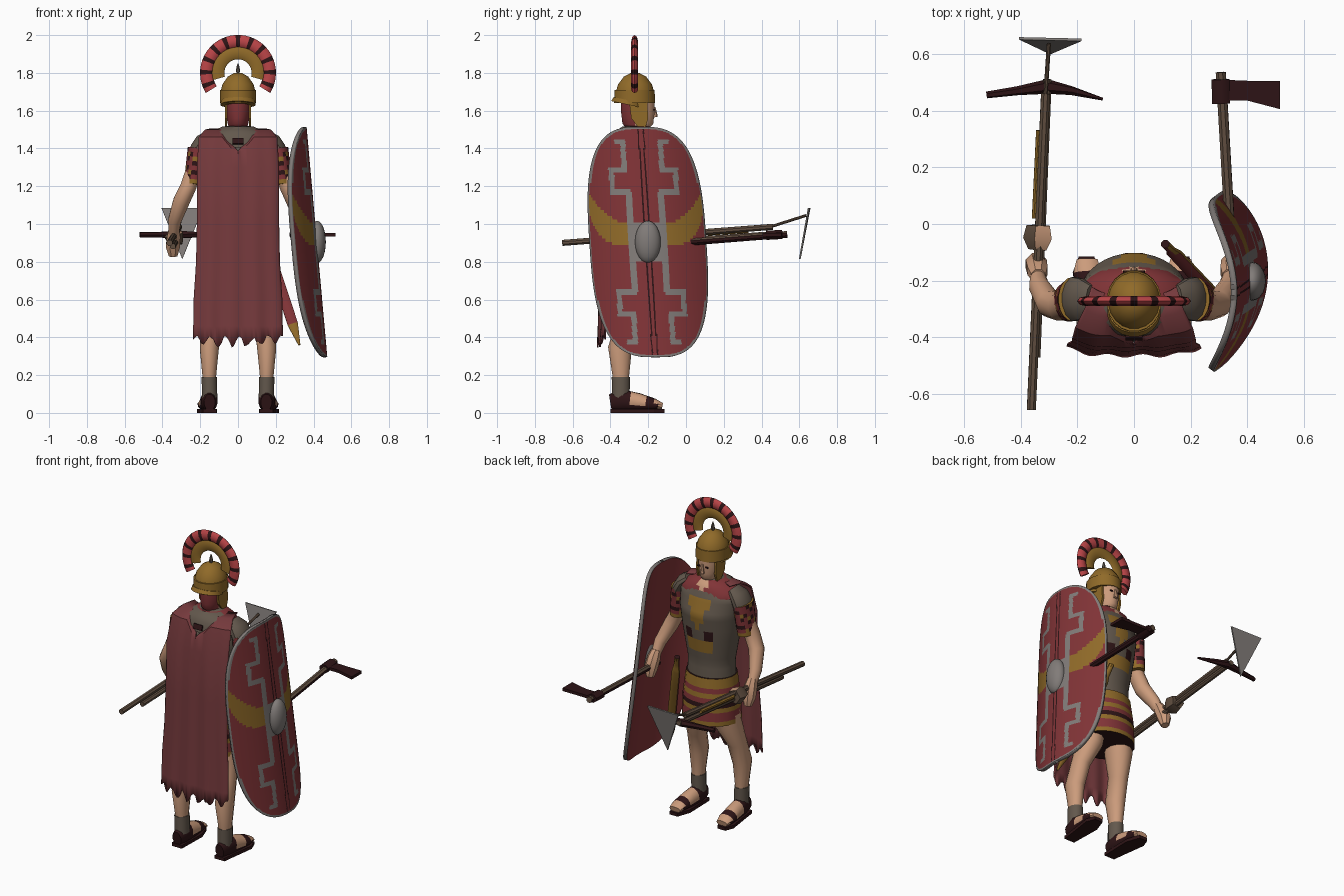
import bpy, bmesh, math, random
from mathutils import Vector

random.seed(4)
cube = bpy.data.objects.get("Cube")
if cube:
    bpy.data.objects.remove(cube)


def material(name, r, g, b):
    m = bpy.data.materials.new(name)
    m.use_nodes = True
    m.diffuse_color = (r, g, b, 1)
    m.node_tree.nodes["Principled BSDF"].inputs["Base Color"].default_value = (r, g, b, 1)
    return m


RED = material("cloth red", .22, .034, .038)
CAPE = material("cape red", .18, .042, .046)
CREST = material("crest red", .5, .06, .065)
GOLD = material("old gold", .28, .145, .022)
ARMOUR = material("armour brown", .125, .098, .074)
SKIN = material("skin", .6, .33, .2)
DARK = material("dark leather", .027, .007, .008)
GREY = material("dull metal", .22, .2, .19)
WOOD = material("wood", .12, .078, .052)


def finish(name, bm, mats, rule=None, angle=40):
    """Turn a bmesh into an object; rule(center, normal) picks the colour."""
    bmesh.ops.recalc_face_normals(bm, faces=bm.faces)
    if rule:
        for f in bm.faces:
            f.material_index = rule(f.calc_center_median(), f.normal)
    me = bpy.data.meshes.new(name)
    bm.to_mesh(me)
    bm.free()
    ob = bpy.data.objects.new(name, me)
    bpy.context.collection.objects.link(ob)
    for m in mats:
        me.materials.append(m)
    bpy.ops.object.select_all(action='DESELECT')
    ob.select_set(True)
    bpy.context.view_layer.objects.active = ob
    bpy.ops.object.shade_smooth_by_angle(angle=math.radians(angle))
    return ob


def tube(name, pts, mats, n=12, rule=None, div=1, bands=None):
    """Loft ellipses (x, y, z, rx, ry) along a path."""
    rows = []
    for a, b in zip(pts, pts[1:]):
        rows += [[p + (q - p) * i / div for p, q in zip(a, b)] for i in range(div)]
    rows.append(pts[-1])
    bm, rings = bmesh.new(), []
    for i, row in enumerate(rows):
        t = Vector(rows[min(i + 1, len(rows) - 1)][:3]) - Vector(rows[max(i - 1, 0)][:3])
        q = Vector((0, 0, 1)).rotation_difference(t.normalized())
        ring = []
        for k in range(n):
            a = math.tau * (k + .5) / n
            off = q @ Vector((row[3] * math.cos(a), row[4] * math.sin(a), 0))
            ring.append(bm.verts.new(Vector(row[:3]) + off))
        rings.append(ring)
    for i, (r, s) in enumerate(zip(rings, rings[1:])):
        for k in range(n):
            f = bm.faces.new((r[k], r[(k + 1) % n], s[(k + 1) % n], s[k]))
            f.material_index = bands[i % len(bands)] if bands else 0
    bm.faces.new(rings[0][::-1])
    bm.faces.new(rings[-1])
    return finish(name, bm, mats, rule)


def rod(name, a, b, r, mats, rule=None):
    return tube(name, [(*a, r, r), (*b, r, r)], mats, 8, rule)


def prism(name, outline, thick, mat):
    """Flat plate from an outline, thickened along its normal."""
    bm = bmesh.new()
    f = bm.faces.new([bm.verts.new(p) for p in outline])
    f.normal_update()
    n = f.normal * thick
    top = bmesh.ops.extrude_face_region(bm, geom=[f])["geom"]
    bmesh.ops.translate(bm, vec=n, verts=[v for v in top if isinstance(v, bmesh.types.BMVert)])
    return finish(name, bm, [mat], angle=20)


# Torso armour with gold chest and belly plates
def chest_colour(c, n):
    if n.y < 0:
        return 0
    if 1.06 < c.z < 1.16 and abs(c.x) < .09 or 1.23 < c.z < 1.41 and abs(c.x) < (c.z - 1.2) * .36:
        return 1
    return 2 if 1.18 < c.z < 1.22 and .03 < abs(c.x) < .1 else 0


Y = -.26
tube("torso_armour", [(0, Y, .88, .15, .125), (0, Y, 1, .145, .12), (0, Y, 1.2, .18, .145),
     (0, Y, 1.32, .195, .158), (0, Y, 1.42, .2, .125), (0, Y, 1.48, .14, .1),
     (0, Y, 1.52, .065, .06)], [ARMOUR, GOLD, DARK], 40, chest_colour, 5)
tube("neck_scarf", [(0, -.268, 1.405, .19, .132), (0, -.268, 1.435, .2, .127), (0, -.265, 1.485, .15, .108),
     (0, -.265, 1.515, .085, .075)], [RED, ARMOUR, SKIN], 32,
     lambda c, n: 1 if n.y < -.2 else 2 if n.y > 0 and abs(c.x) < .03 and c.z > 1.46 else 0, 2)
prism("back_clasp", [(-.03, -.4, 1.455), (.03, -.4, 1.455), (.03, -.41, 1.425), (-.03, -.41, 1.425)], .009, DARK)
# Banded skirt
tube("skirt", [(0, Y, .63, .18, .16), (0, Y, .77, .175, .155), (0, Y, .92, .155, .135)],
     [DARK, RED, GOLD], 20, div=5, bands=[2, 1, 1, 2, 0, 1, 2, 1, 2, 2])

# Limbs on both sides
for side, s in (("left", 1), ("right", -1)):
    tube(side + "_leg", [(s * .15, -.345, .1, .036, .042), (s * .152, -.345, .2, .038, .046),
         (s * .152, -.35, .34, .052, .065), (s * .14, -.31, .48, .055, .062),
         (s * .11, -.27, .6, .075, .085), (s * .09, Y, .78, .08, .1)], [SKIN])
    tube(side + "_ankle_wrap", [(s * .15, -.345, .08, .042, .048), (s * .152, -.345, .19, .042, .05)], [ARMOUR])
    tube(side + "_foot", [(s * .15, -.4, .055, .03, .045), (s * .152, -.34, .065, .045, .06),
         (s * .158, -.25, .055, .047, .05), (s * .165, -.17, .045, .05, .032),
         (s * .165, -.125, .035, .038, .018)], [DARK, SKIN], 12,
         lambda c, n: 1 if c.y > -.3 and c.z > .045 and int(c.y * 50) % 3 or c.y > -.15 else 0, 2)
    prism(side + "_sole", [(s * (.15 + x), y, .02) for x, y in
          ((-.035, -.4), (.035, -.4), (.048, -.3), (.066, -.17), (.045, -.115), (-.01, -.115), (-.04, -.2))],
          -.02 * s, DARK)
    # Shoulder, checked sleeve, arm and hand, each built upward
    tube(side + "_shoulder", [(s * .222, -.265, 1.37, .042, .075), (s * .21, -.265, 1.4, .044, .08),
         (s * .188, -.265, 1.44, .04, .075), (s * .15, -.265, 1.47, .03, .05)], [ARMOUR])
    tube(side + "_sleeve", [(s * .238, -.275, 1.21, .05, .068), (s * .217, -.265, 1.4, .05, .078)],
         [RED, GOLD, DARK], 18, lambda c, n: 1 if c.z < 1.235 else
         (0, 2, 0, 1, 2, 0, 0)[(int(c.z * 42) * 2 + int(c.y * -50)) % 7], 8)
    tube(side + "_arm", [(s * .34, -.18, .95, .027, .03), (s * .335, -.22, 1.02, .036, .04),
         (s * .3, -.28, 1.12, .045, .05), (s * .262, -.29, 1.2, .044, .052), (s * .23, -.275, 1.3, .042, .05)], [SKIN])
    tube(side + "_hand", [(s * .343, -.13, .83, .024, .025), (s * .345, -.14, .88, .04, .042),
         (s * .34, -.165, .94, .038, .042), (s * .337, -.185, .98, .028, .03)], [SKIN], 8)
    # Cheek guard and eye
    prism(side + "_cheek_guard", [(s * .07, y, z) for y, z in
          ((-.3, 1.64), (-.205, 1.64), (-.2, 1.56), (-.215, 1.51), (-.255, 1.515), (-.29, 1.56))], s * .012, GOLD)
    prism(side + "_eye", [(s * .028 + x, -.172, z) for x, z in
          ((-.01, 1.602), (.01, 1.602), (.008, 1.609), (-.008, 1.609))], -.008, DARK)

# Head: face in skin, lining red behind
tube("head", [(0, -.255, 1.44, .052, .06), (0, -.255, 1.51, .05, .064), (0, -.255, 1.53, .055, .083),
     (0, -.255, 1.59, .067, .09), (0, -.255, 1.66, .07, .09)], [SKIN, RED], 16,
     lambda c, n: 1 if c.y < -.27 and c.z > 1.51 else 0, 2)
tube("nose", [(0, -.165, 1.565, .014, .015), (0, -.166, 1.58, .011, .014), (0, -.167, 1.62, .006, .005)], [SKIN], 6)
tube("helmet", [(0, -.27, 1.645, .094, .105), (0, -.27, 1.7, .094, .103), (0, -.27, 1.74, .083, .09),
     (0, -.27, 1.78, .055, .06), (0, -.27, 1.8, .02, .022)], [GOLD], 20)
tube("helmet_band", [(0, -.272, 1.64, .097, .11), (0, -.272, 1.71, .097, .107)], [GOLD], 20)
tube("neck_guard", [(0, -.31, 1.632, .095, .09), (0, -.305, 1.655, .09, .08)], [GOLD], 20)
tube("helmet_spike", [(0, -.27, 1.79, .006, .006), (0, -.27, 1.81, .012, .012), (0, -.27, 1.83, .009, .009),
     (0, -.27, 1.85, .003, .003)], [ARMOUR], 8)


# Crest across the helmet
def crest_arc(name, r, wide, thick, low, steps, mats, bands):
    bm, rings = bmesh.new(), []
    for i in range(steps + 1):
        a = math.radians(low + (180 - 2 * low) * i / steps)
        ring = []
        for k in range(8):
            b = math.tau * k / 8
            rr = r + wide * math.cos(b)
            ring.append(bm.verts.new((rr * math.cos(a), -.272 + thick * math.sin(b), 1.8 + rr * math.sin(a))))
        rings.append(ring)
    for i in range(steps):
        for k in range(8):
            j = (k + 1) % 8
            f = bm.faces.new((rings[i][k], rings[i][j], rings[i + 1][j], rings[i + 1][k]))
            f.material_index = bands[i % len(bands)]
    bm.faces.new(rings[0])
    bm.faces.new(rings[-1])
    finish(name, bm, mats)


crest_arc("crest_plume", .167, .034, .018, -32, 33, [CREST, DARK], [0, 1, 0])
crest_arc("crest_holder", .108, .036, .01, -16, 24, [GOLD], [0])

# Cape with neckline, folds and a ragged hem
profile = [(1.505, .15, -.25), (1.5, .175, -.33), (1.46, .208, -.395), (1.3, .218, -.435), (1, .218, -.447),
           (.8, .222, -.452), (.6, .235, -.458), (.46, .237, -.462), (.375, .238, -.465)]
bm, rows, cols = bmesh.new(), [], 44
for i, (z, half, y) in enumerate(profile):
    row = []
    for k in range(cols + 1):
        u = 2 * k / cols - 1
        x, dip = half * u, 0
        if i < 3:
            dip = max(0, 1 - abs(x) / .085)
        fold = .006 * math.sin(u * 12) * i / 8
        hem = random.uniform(-.012, .012) + .022 * math.sin(k * .9) + .02 * u * u if i == 8 else 0
        back = y + (-.428 - y) * dip
        row.append(bm.verts.new((x, back + .03 * abs(u) ** 4 + fold, z - (.12, .125, .1, 0)[min(i, 3)] * dip + hem)))
    rows.append(row)
for r, t in zip(rows, rows[1:]):
    for k in range(cols):
        bm.faces.new((r[k], r[k + 1], t[k + 1], t[k]))
cape = finish("cape", bm, [CAPE])
cape.modifiers.new("thickness", 'SOLIDIFY').thickness = .008

# Curved shield, painted by cell
A, B, P = .31, .61, 3
ZIGZAG = [(.085, .11), (.085, .27), (.17, .27), (.17, .385), (.1, .385), (.1, .53), (.13, .53)]


def shield_colour(u, v):
    a, b = abs(u), abs(v)
    if (a / (A - .012)) ** P + (b / (B - .012)) ** P > 1 or a < .105 and b < .11:
        return 1
    for (p, q), (r, s) in zip(ZIGZAG, ZIGZAG[1:]):
        if min(p, r) - .014 < a < max(p, r) + .014 and min(q, s) - .014 < b < max(q, s) + .014:
            return 1
    bow = max(0, a - .1) ** 2
    if a > .1 and -.015 + 100 * bow * bow < v < .1 + 4 * bow:
        return 2
    return 3 if .01 < a < .017 else 0


def shield_point(u, v):
    return (.418 - .09 * v - 1.25 * u * u, -.202 - .064 * v + u, .905 + v)


bm, grid, nu, nv = bmesh.new(), [], 72, 110
for j in range(nv + 1):
    v = B * math.sin(math.pi * (j / nv - .5) * .985)
    w = A * (1 - abs(v / B) ** P) ** (1 / P)
    grid.append([(w * (2 * i / nu - 1), v) for i in range(nu + 1)])
verts = [[bm.verts.new(shield_point(*p)) for p in row] for row in grid]
for j in range(nv):
    for i in range(nu):
        f = bm.faces.new((verts[j][i], verts[j][i + 1], verts[j + 1][i + 1], verts[j + 1][i]))
        corners = (grid[j][i], grid[j][i + 1], grid[j + 1][i + 1], grid[j + 1][i])
        f.material_index = shield_colour(sum(c[0] for c in corners) / 4, sum(c[1] for c in corners) / 4)
shield = finish("shield", bm, [RED, GREY, GOLD, DARK, RED, RED, RED, RED])
solid = shield.modifiers.new("thickness", 'SOLIDIFY')
solid.thickness, solid.offset, solid.material_offset = .022, -1, 4
bm = bmesh.new()
bmesh.ops.create_uvsphere(bm, u_segments=20, v_segments=12, radius=1)
bmesh.ops.scale(bm, vec=(.047, .068, .112), verts=bm.verts)
bmesh.ops.translate(bm, vec=shield_point(0, 0), verts=bm.verts)
finish("shield_boss", bm, [GREY])

# Scabbard at the hip, red inlay towards the back
tube("scabbard", [(.325, -.3, .36, .006, .006), (.29, -.26, .47, .03, .014), (.14, -.1, .93, .028, .014),
     (.13, -.09, .97, .018, .012), (.11, -.07, 1.04, .016, .016)], [GOLD, RED, DARK], 8,
     lambda c, n: 0 if c.z < .5 or n.x > .4 else 1 if n.y < 0 else 2 if n.z > .3 else 0, 4)

# Axe carried behind the shield
rod("axe_handle", (.35, -.22, .885), (.306, .535, .945), .019, [WOOD, DARK], lambda c, n: 0 if n.z > .2 or n.y > .9 else 1)
tube("axe_socket", [(.307, .425, .94, .034, .026), (.305, .51, .945, .034, .026)], [DARK], 8)
prism("axe_blade", [(.28, .435, .935), (.4, .435, .935), (.515, .405, .935), (.515, .505, .935),
      (.4, .505, .935), (.28, .51, .935)], .018, DARK)

# Pickaxe and triangular hoe held together
rod("pickaxe_handle", (-.345, -.47, .882), (-.305, .51, .95), .016, [WOOD])
tube("pickaxe_head", [(-.11, .44, .94, .006, .005), (-.22, .47, .943, .016, .016), (-.305, .485, .945, .022, .026),
     (-.41, .47, .943, .017, .016), (-.52, .455, .943, .015, .012)], [DARK], 6)
rod("hoe_handle", (-.362, -.655, .9), (-.312, .46, .985), .017, [WOOD])
rod("gold_grip", (-.348, .02, .945), (-.333, .33, .965), .013, [GOLD])
rod("hoe_neck", (-.313, .44, .983), (-.3, .635, 1.045), .008, [WOOD])
prism("hoe_blade", [(-.405, .65, 1.085), (-.185, .645, 1.085), (-.295, .598, .815)], .009, GREY)
tube("tool_binding", [(-.338, -.09, .925, .035, .035), (-.336, -.05, .928, .055, .055),
     (-.334, -.005, .93, .045, .045)], [WOOD, SKIN], 5, lambda c, n: 1 if n.z > .8 else 0)
